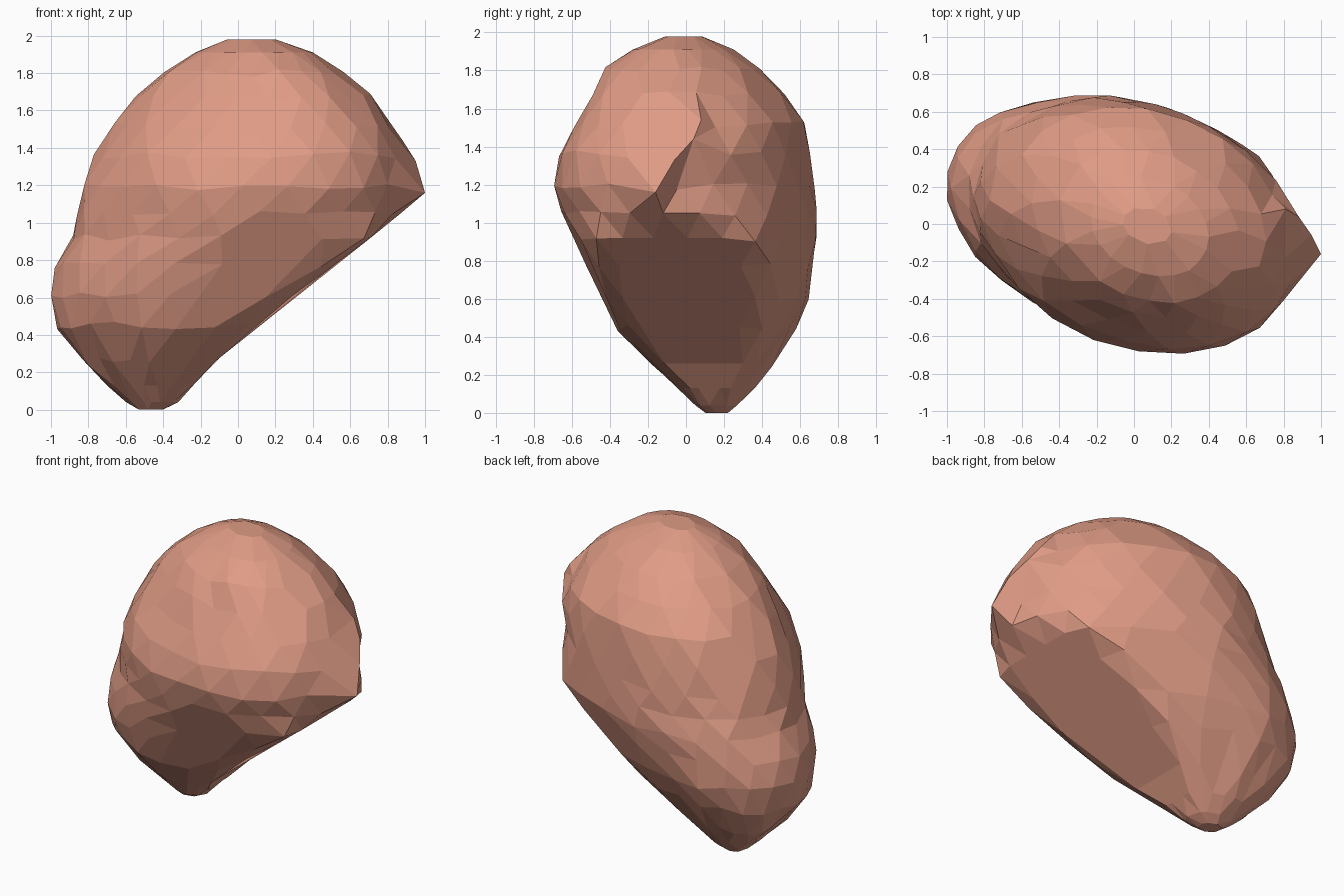
import bpy, bmesh, math, random
from mathutils import Vector

if "Cube" in bpy.data.objects:
    bpy.data.objects.remove(bpy.data.objects["Cube"])

random.seed(4)
SEGMENTS = 22
TWIST = 0.2

# Horizontal slices: z, x min, x max, y min, y max, flat (1 = round, lower = sliced off on the right)
SLICES = [
    (0.00, -0.54, -0.40, 0.10, 0.22, 1),
    (0.04, -0.60, -0.32, 0.05, 0.27, 0.95),
    (0.13, -0.70, -0.24, -0.04, 0.36, 0.85),
    (0.26, -0.83, -0.12, -0.18, 0.46, 0.75),
    (0.45, -0.97, 0.09, -0.36, 0.58, 0.7),
    (0.61, -1.00, 0.29, -0.45, 0.64, 0.7),
    (0.77, -0.97, 0.51, -0.53, 0.67, 0.72),
    (0.92, -0.89, 0.71, -0.60, 0.69, 0.8),
    (1.05, -0.85, 0.83, -0.65, 0.68, 0.95),
    (1.19, -0.82, 0.87, -0.69, 0.67, 1),
    (1.36, -0.76, 0.88, -0.66, 0.65, 1),
    (1.52, -0.67, 0.81, -0.58, 0.62, 1),
    (1.67, -0.54, 0.70, -0.50, 0.52, 1),
    (1.80, -0.40, 0.56, -0.42, 0.40, 1),
    (1.91, -0.23, 0.40, -0.28, 0.25, 1),
    (1.98, -0.06, 0.20, -0.11, 0.09, 1),
]
# Pointed tip and ridge on the right side
TIP = [(1.0, -0.16, 1.16), (0.95, -0.06, 1.33), (0.88, 0.04, 1.44),
       (0.81, 0.08, 1.54), (0.87, -0.12, 1.05)]

bm = bmesh.new()
rings = []
for row, (z, x0, x1, y0, y1, flat) in enumerate(SLICES):
    cx, cy = (x0 + x1) / 2, (y0 + y1) / 2
    a, b = (x1 - x0) / 2, (y1 - y0) / 2
    ring = []
    for i in range(SEGMENTS):
        t = math.tau * (i + 0.5 * (row % 2)) / SEGMENTS
        c = math.cos(t)
        x = cx + a * (min(c / flat, 1) if c > 0 else c)
        y = cy + b * math.sin(t - TWIST)
        sliced = c > flat
        k = 1 if sliced else random.uniform(0.99, 1.015)
        dz = 0 if sliced or z < 0.2 or z > 1.85 else random.uniform(-0.02, 0.02)
        ring.append(bm.verts.new((max(-1, cx + (x - cx) * k), cy + (y - cy) * k, z + dz)))
    rings.append(ring)

# Pull the closest points out to the tip and ridge
free = [v for ring in rings for v in ring]
for p in TIP:
    v = min(free, key=lambda u: (u.co - Vector(p)).length)
    v.co = p
    free.remove(v)

# Staggered triangles between slices, plus end caps
for row in range(len(rings) - 1):
    lo, hi = rings[row], rings[row + 1]
    for i in range(SEGMENTS):
        j = (i + 1) % SEGMENTS
        if row % 2 == 0:
            bm.faces.new((lo[i], lo[j], hi[i]))
            bm.faces.new((lo[j], hi[j], hi[i]))
        else:
            bm.faces.new((lo[i], hi[j], hi[i]))
            bm.faces.new((lo[i], lo[j], hi[j]))
bm.faces.new(rings[0][::-1])
bm.faces.new(rings[-1])

# Merge crowded points and nearly flat facets
bmesh.ops.remove_doubles(bm, verts=bm.verts, dist=0.04)
bmesh.ops.dissolve_limit(bm, angle_limit=math.radians(5), verts=bm.verts, edges=bm.edges)
bmesh.ops.recalc_face_normals(bm, faces=bm.faces)

mesh = bpy.data.meshes.new("boulder")
bm.to_mesh(mesh)
bm.free()
boulder = bpy.data.objects.new("boulder", mesh)
bpy.context.collection.objects.link(boulder)

mat = bpy.data.materials.new("terracotta")
mat.diffuse_color = (0.74, 0.33, 0.235, 1)
mat.use_nodes = True
mat.node_tree.nodes["Principled BSDF"].inputs["Base Color"].default_value = mat.diffuse_color
mesh.materials.append(mat)
